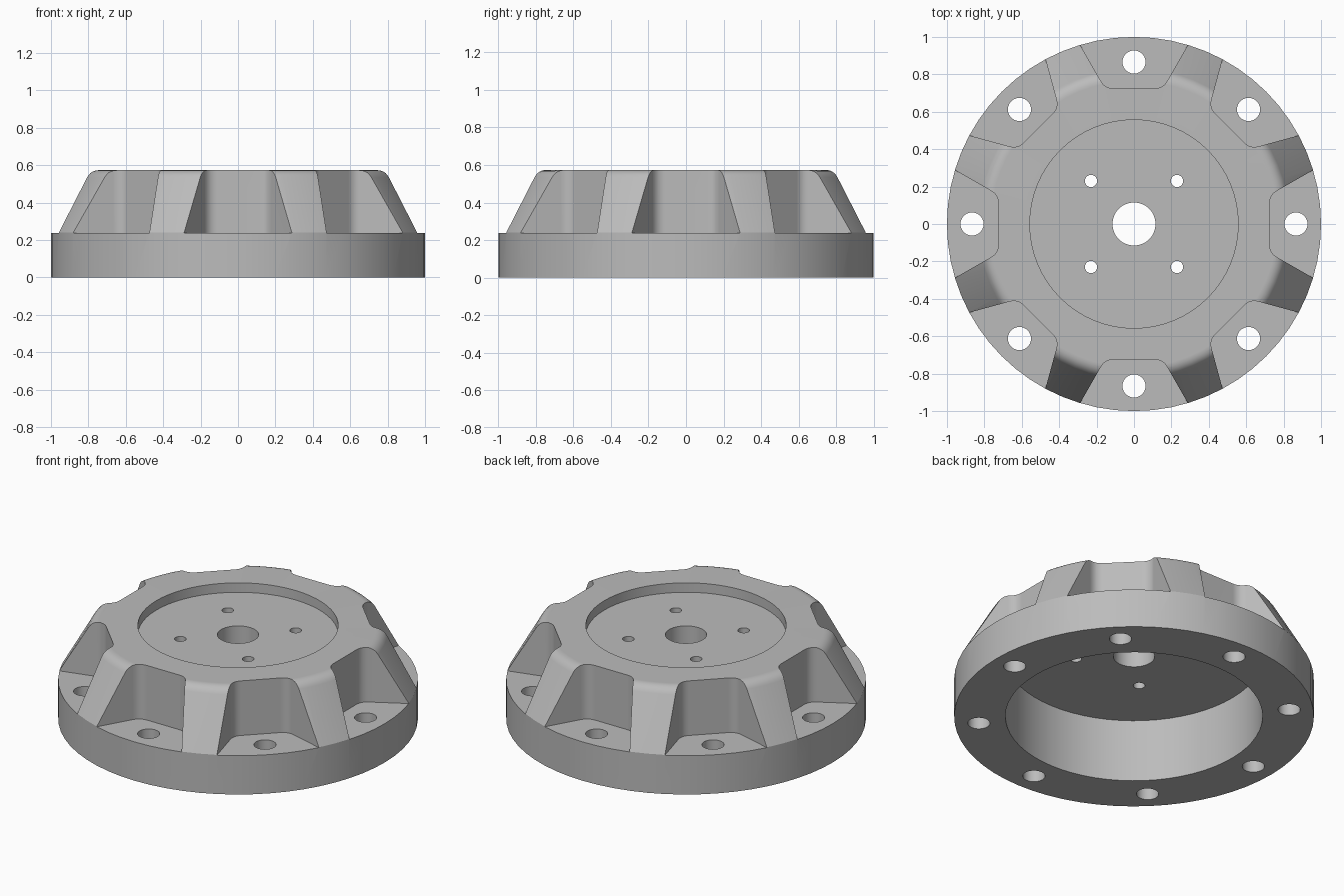
import bpy, bmesh, math
from mathutils import Vector, Matrix

if "Cube" in bpy.data.objects:
    bpy.data.objects.remove(bpy.data.objects["Cube"])

RIM_Z, TOP_Z = 0.238, 0.573
SEGMENTS = 64

grey = bpy.data.materials.new("machined_grey")
grey.use_nodes = True
colour = (0.5, 0.5, 0.5, 1)
grey.diffuse_color = colour
grey.node_tree.nodes["Principled BSDF"].inputs["Base Color"].default_value = colour


def make_object(name, bm):
    bmesh.ops.recalc_face_normals(bm, faces=bm.faces)
    mesh = bpy.data.meshes.new(name)
    bm.to_mesh(mesh)
    bm.free()
    mesh.materials.append(grey)
    obj = bpy.data.objects.new(name, mesh)
    bpy.context.collection.objects.link(obj)
    return obj


def fillet(before, corner, after, length, steps):
    """Points of a rounded corner between two straight edges."""
    a = corner + (before - corner).normalized() * length
    b = corner + (after - corner).normalized() * length
    ts = [i / steps for i in range(steps + 1)]
    return [a * (1 - t) ** 2 + corner * 2 * t * (1 - t) + b * t * t for t in ts]


def lathe(name, profile):
    bm = bmesh.new()
    rings = []
    for i in range(SEGMENTS):
        a = math.tau * i / SEGMENTS
        rings.append([bm.verts.new((p.x * math.cos(a), p.x * math.sin(a), p.y))
                      for p in profile])
    for i, ring in enumerate(rings):
        nxt = rings[(i + 1) % SEGMENTS]
        for j in range(len(profile)):
            k = (j + 1) % len(profile)
            bm.faces.new((ring[j], nxt[j], nxt[k], ring[k]))
    return make_object(name, bm)


def prism(bm, outline, z0, z1):
    face = bm.faces.new([bm.verts.new((p.x, p.y, z0)) for p in outline])
    ext = bmesh.ops.extrude_face_region(bm, geom=[face])["geom"]
    top = [v for v in ext if isinstance(v, bmesh.types.BMVert)]
    bmesh.ops.translate(bm, verts=top, vec=(0, 0, z1 - z0))


def drill(bm, x, y, radius, sides):
    bmesh.ops.create_cone(bm, cap_ends=True, segments=sides, radius1=radius,
                          radius2=radius, depth=2,
                          matrix=Matrix.Translation((x, y, 0.3)))


# Hub body: central bore, hollow underside, flange, sloped shoulder, top recess
rim, shoulder, flat = Vector((1, 0.24)), Vector((0.811, TOP_Z)), Vector((0.557, TOP_Z))
profile = [Vector(p) for p in ((0.115, 0.385), (0.715, 0.385), (0.715, 0), (1, 0))]
profile += [rim] + fillet(rim, shoulder, flat, 0.045, 5)
profile += [flat, Vector((0.557, 0.515)), Vector((0.115, 0.515))]
hub = lathe("hub_body", profile)

# Eight pockets with rounded inner corners
outer, inner = Vector((0.384, 1.126)), Vector((0.155, 0.725))
mid = Vector((0, 0.725))
half = fillet(outer, inner, mid, 0.045, 6)
half = [outer] + half
outline = half + [Vector((-p.x, p.y)) for p in reversed(half)]
pockets_bm, holes_bm = bmesh.new(), bmesh.new()
for i in range(8):
    a = math.tau * i / 8
    turn = Matrix.Rotation(a, 2)
    prism(pockets_bm, [turn @ p for p in outline], RIM_Z, 1)
    # Flange bolt holes
    drill(holes_bm, 0.866 * math.cos(a), 0.866 * math.sin(a), 0.062, 24)

# Four small holes in the recessed plate
for x in (-0.23, 0.23):
    for y in (-0.23, 0.23):
        drill(holes_bm, x, y, 0.033, 16)

cutters = [make_object("pocket_cutter", pockets_bm), make_object("hole_cutter", holes_bm)]
for cutter in cutters:
    mod = hub.modifiers.new(cutter.name, "BOOLEAN")
    mod.operation = "DIFFERENCE"
    mod.solver = "EXACT"
    mod.object = cutter

# Apply the cuts, then remove the cutters
bpy.context.view_layer.update()
evaluated = hub.evaluated_get(bpy.context.evaluated_depsgraph_get())
cut_mesh = bpy.data.meshes.new_from_object(evaluated)
hub.modifiers.clear()
hub.data = cut_mesh
for cutter in cutters:
    bpy.data.objects.remove(cutter)

# Smooth shading with crisp machined edges
bpy.ops.object.select_all(action="DESELECT")
hub.select_set(True)
bpy.context.view_layer.objects.active = hub
bpy.ops.object.shade_smooth_by_angle(angle=math.radians(28))
weighted = hub.modifiers.new("even_shading", "WEIGHTED_NORMAL")
weighted.keep_sharp = True
